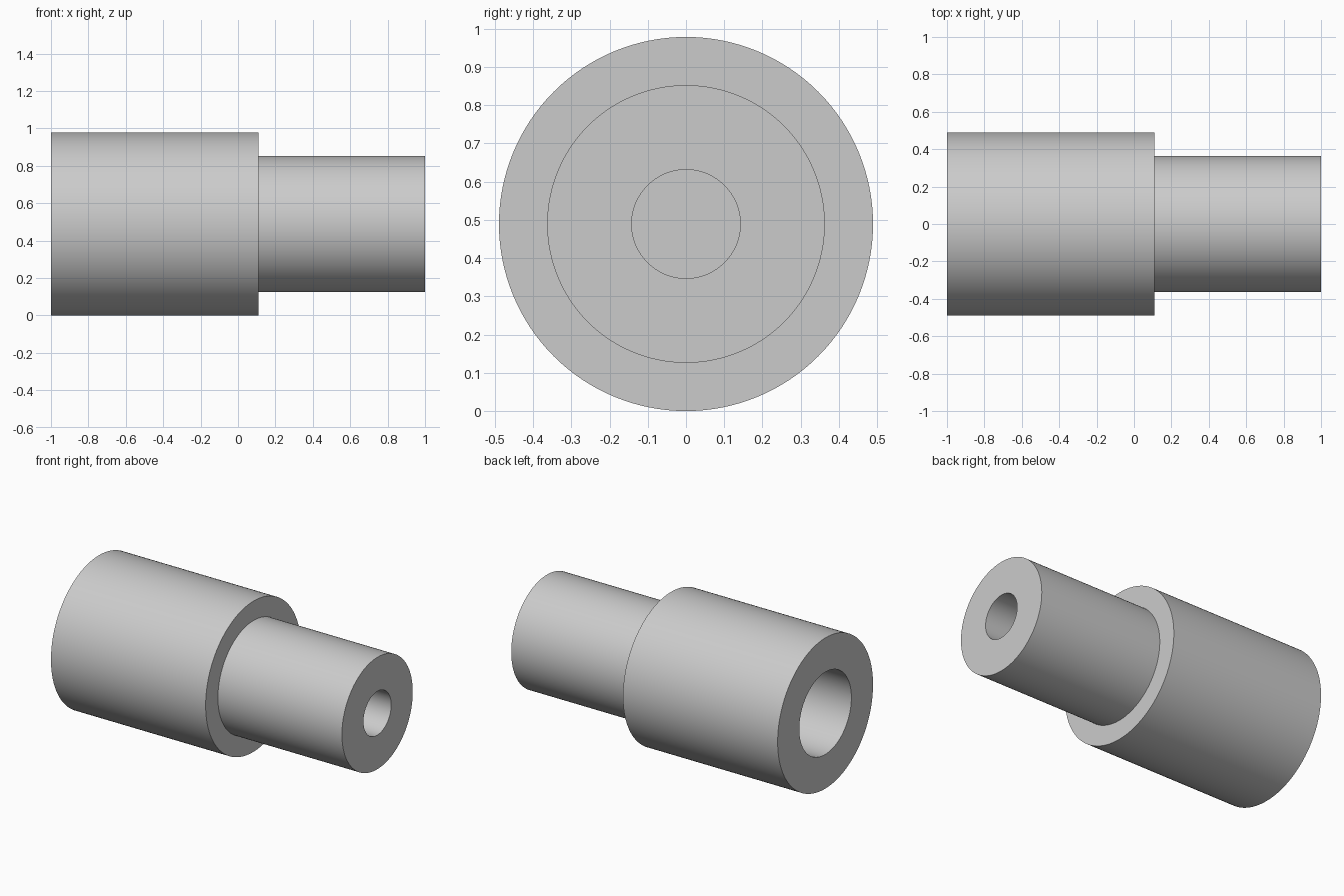
import bpy
import bmesh
import math
from mathutils import Matrix, Vector

cube = bpy.data.objects.get("Cube")
if cube:
    bpy.data.objects.remove(cube, do_unlink=True)

GREY = (0.6, 0.6, 0.6, 1)
SEGMENTS = 128
RADIUS = 0.489

metal = bpy.data.materials.new("light_grey_metal")
metal.use_nodes = True
metal.diffuse_color = GREY
metal.node_tree.nodes["Principled BSDF"].inputs["Base Color"].default_value = GREY


def lathe_x(name, profile):
    """Revolve (x, radius) points around the X axis."""
    bm = bmesh.new()
    verts = [bm.verts.new((x, 0, r)) for x, r in profile]
    edges = [bm.edges.new(pair) for pair in zip(verts, verts[1:])]
    bmesh.ops.spin(bm, geom=verts + edges, cent=(0, 0, 0), axis=(1, 0, 0),
                   angle=math.tau, steps=SEGMENTS, use_merge=True)
    bmesh.ops.remove_doubles(bm, verts=bm.verts, dist=1e-5)
    bmesh.ops.recalc_face_normals(bm, faces=bm.faces)
    bmesh.ops.transform(bm, matrix=Matrix.Translation(Vector((0, 0, RADIUS))), verts=bm.verts)
    mesh = bpy.data.meshes.new(name)
    bm.to_mesh(mesh)
    bm.free()
    obj = bpy.data.objects.new(name, mesh)
    bpy.context.collection.objects.link(obj)
    mesh.materials.append(metal)
    bpy.ops.object.select_all(action="DESELECT")
    obj.select_set(True)
    bpy.context.view_layer.objects.active = obj
    bpy.ops.object.shade_smooth_by_angle(angle=math.radians(30))
    return obj


# Stepped sleeve with a wide blind bore at one end and a narrow one at the other
lathe_x("stepped_sleeve", [
    (-0.3, 0), (-0.3, 0.267), (-1, 0.267),      # wide bore
    (-1, RADIUS), (0.11, RADIUS),               # large barrel
    (0.11, 0.363), (1, 0.363),                  # shoulder and spigot
    (1, 0.142), (0.4, 0.142), (0.4, 0),         # narrow bore
])
